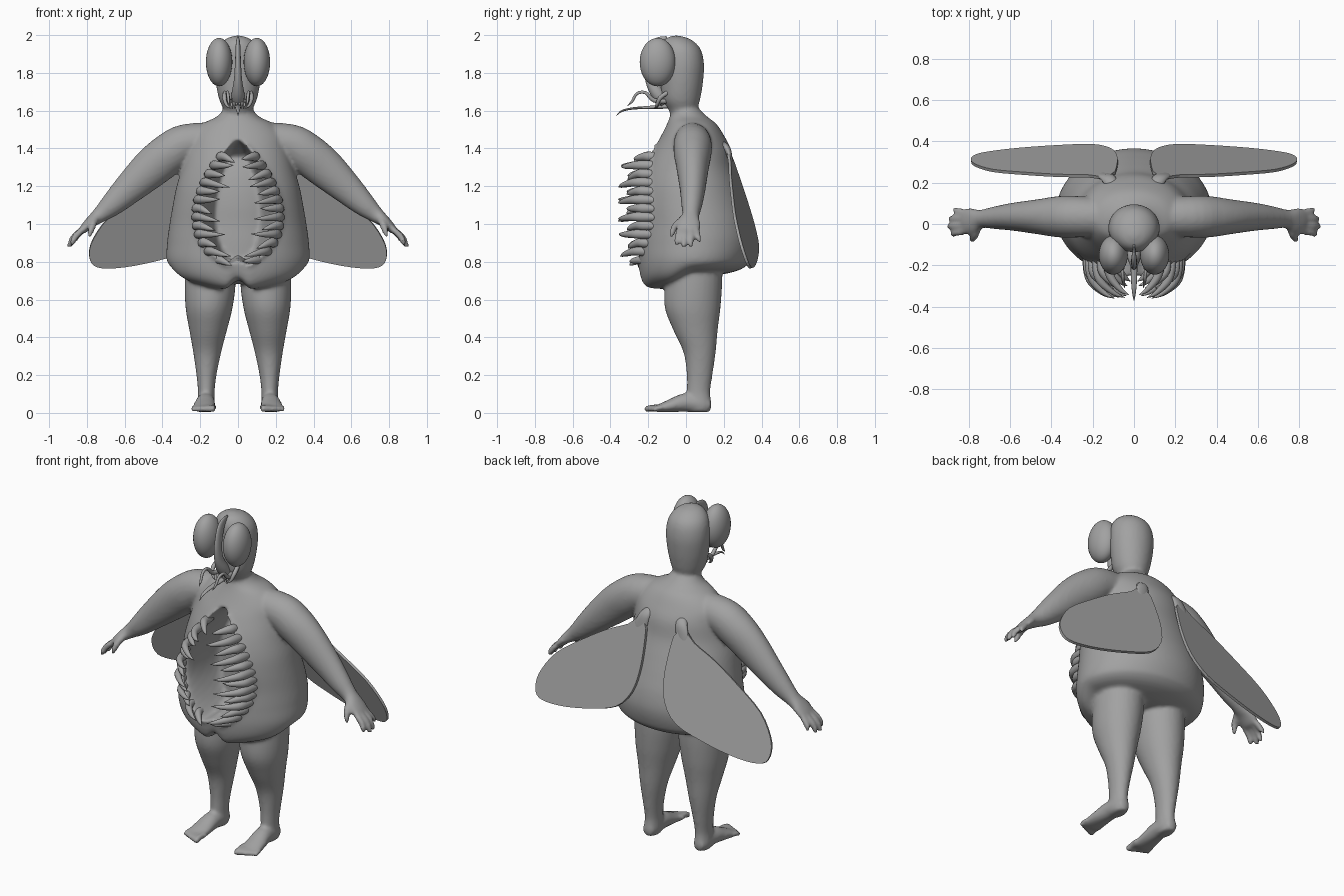
import bpy, bmesh, math, random
from mathutils import Vector

random.seed(4)
grey = bpy.data.materials.new("grey")
grey.diffuse_color = (0.36, 0.36, 0.36, 1)


def spline(rows, steps):
    """Catmull-Rom resampling of rows of numbers."""
    out = []
    n = len(rows)
    for i in range(n - 1):
        a, b, c, d = rows[max(i - 1, 0)], rows[i], rows[i + 1], rows[min(i + 2, n - 1)]
        for s in range(steps):
            t = s / steps
            out.append([0.5 * (2 * q + (r - p) * t + (2 * p - 5 * q + 4 * r - w) * t * t
                               + (3 * q - p - 3 * r + w) * t ** 3)
                        for p, q, r, w in zip(a, b, c, d)])
    return out + [list(rows[-1])]


def finish(name, bm):
    bmesh.ops.recalc_face_normals(bm, faces=bm.faces)
    me = bpy.data.meshes.new(name)
    bm.to_mesh(me)
    bm.free()
    me.materials.append(grey)
    ob = bpy.data.objects.new(name, me)
    bpy.context.collection.objects.link(ob)
    for p in me.polygons:
        p.use_smooth = True
    return ob


def tube(name, rows, ref=(1, 0, 0), axis=None, seg=20, steps=4, side=1):
    """Loft ellipses; each row is x, y, z, radius along ref, radius across."""
    rows = spline(rows, steps)
    pts = [Vector((r[0] * side, r[1], r[2])) for r in rows]
    bm = bmesh.new()
    rings = []
    for i, (p, r) in enumerate(zip(pts, rows)):
        t = Vector(axis) if axis else (pts[min(i + 1, len(pts) - 1)] - pts[max(i - 1, 0)]).normalized()
        u = Vector(ref)
        u = (u - t * u.dot(t)).normalized()
        v = t.cross(u)
        rings.append([bm.verts.new(p + u * max(r[3], .0005) * math.cos(k * math.tau / seg)
                                   + v * max(r[4], .0005) * math.sin(k * math.tau / seg))
                      for k in range(seg)])
    for a, b in zip(rings, rings[1:]):
        for k in range(seg):
            bm.faces.new((a[k], a[(k + 1) % seg], b[(k + 1) % seg], b[k]))
    bm.faces.new(rings[0])
    bm.faces.new(rings[-1])
    return finish(name, bm)


def ball(name, loc, size):
    bm = bmesh.new()
    bmesh.ops.create_uvsphere(bm, u_segments=32, v_segments=20, radius=1)
    for v in bm.verts:
        v.co = Vector([l + c * s for l, c, s in zip(loc, v.co, size)])
    return finish(name, bm)


def smooth(t):
    t = min(max(t, 0), 1)
    return t * t * (3 - 2 * t)


flesh = []

# Torso: height, half width, front y, back y
profile = [(.655, .10, -.18, .10), (.67, .2, -.225, .2), (.72, .325, -.245, .29), (.8, .375, -.255, .34),
           (.9, .375, -.255, .365), (1.0, .362, -.25, .355), (1.1, .345, -.25, .325), (1.2, .325, -.24, .29),
           (1.3, .295, -.215, .255), (1.4, .27, -.17, .235), (1.47, .25, -.13, .2), (1.53, .19, -.1, .16),
           (1.57, .11, -.085, .11), (1.62, .07, -.07, .06)]
torso = tube("torso", [(0, (f + b) / 2, z, w, (b - f) / 2) for z, w, f, b in profile],
             axis=(0, 0, 1), seg=128, steps=8)
for v in torso.data.vertices:
    x, y, z = v.co
    # Belly mouth hollow, pointed at the top
    t = (z - .76) / .69
    if y < 0.02 and 0 < t < 1:
        w = .205 * math.sin(math.pi * t ** .8) ** .75
        d = 1 - abs(x) / w
        v.co.y += .24 * smooth(d * 2.2) * smooth(w / .1) - .02 * smooth(1 - abs(d) / .25)
    # Crease under the mouth and raised seat
    if z < .8:
        v.co.z += (.8 - z) * .5 * smooth((y + .1) / .15)
        if y < 0:
            v.co.z += .05 * smooth(1 - abs(x) / .07)
flesh.append(torso)

# Head with tapering jaw
flesh.append(tube("head", [(0, .0, 1.54, .07, .07), (0, -.015, 1.6, .075, .075), (0, -.025, 1.66, .1, .1),
                           (0, -.022, 1.75, .118, .112), (0, -.02, 1.85, .125, .115), (0, -.03, 1.93, .11, .105),
                           (0, -.045, 1.98, .065, .065), (0, -.055, 2.0, .0, .0)], axis=(0, 0, 1), seg=40))

for s in (-1, 1):
    # Arm and palm
    flesh.append(tube("arm", [(.08, .03, 1.45, .09, .09), (.27, .035, 1.425, .1, .105), (.36, .035, 1.375, .1, .11),
                              (.46, .035, 1.295, .085, .105), (.58, .035, 1.185, .068, .083),
                              (.67, .03, 1.1, .055, .062), (.735, .025, 1.045, .045, .042),
                              (.78, .015, 1.01, .062, .03), (.82, .012, .97, .062, .022),
                              (.835, .012, .955, .05, .01)], ref=(0, 1, 0), seg=28, side=s))
    # Fingers and thumb
    for y0, y1, ex, ez in ((-.035, -.05, .885, .885), (-.005, -.012, .9, .872), (.026, .026, .895, .875),
                           (.055, .07, .872, .9)):
        flesh.append(tube("finger", [(.805, y0, .985, .016, .016), ((.81 + ex) / 2 + .012, (y0 + y1) / 2, .935, .017, .017),
                                     (ex - .008, y1, ez + .015, .014, .014), (ex, y1, ez, .004, .004)],
                          ref=(0, 1, 0), seg=12, side=s))
    flesh.append(tube("thumb", [(.76, -.02, 1.02, .022, .022), (.772, -.06, .985, .019, .019),
                                (.785, -.075, .945, .014, .014), (.79, -.078, .925, .004, .004)],
                      ref=(0, 1, 0), seg=12, side=s))
    # Leg, thigh to ankle
    flesh.append(tube("leg", [(.15, .04, .82, .125, .15), (.147, .04, .7, .135, .152), (.153, .035, .56, .125, .148),
                              (.158, .05, .44, .1, .118), (.163, .072, .32, .074, .085), (.167, .072, .2, .053, .068),
                              (.168, .066, .11, .044, .062), (.17, .07, .04, .046, .066), (.17, .07, .004, .035, .055)],
                      axis=(0, 0, 1), seg=32, side=s))
    # Foot and toes
    flesh.append(tube("foot", [(.17, .13, .04, .03, .03), (.17, .08, .045, .046, .043), (.172, 0, .055, .05, .05),
                               (.178, -.08, .038, .058, .035), (.182, -.14, .025, .062, .022),
                               (.182, -.165, .022, .055, .015)], seg=24, side=s))
    for k in range(5):
        x, r = .132 + k * .026, .019 - .0015 * k
        tip = -.222 + .011 * k
        flesh.append(tube("toe", [(x, -.13, .03, r, r), (x + .002, tip + .035, .026, r * .9, r * .9),
                                  (x + .003, tip + .01, .019, r, r), (x + .003, tip, .017, .004, .004)],
                          seg=12, side=s))

# Fuse the flesh into one continuous skin
bpy.ops.object.select_all(action='DESELECT')
for ob in flesh:
    ob.select_set(True)
bpy.context.view_layer.objects.active = torso
bpy.ops.object.join()
torso.name = "body"
fuse = torso.modifiers.new("fuse", 'REMESH')
fuse.mode, fuse.voxel_size, fuse.use_smooth_shade = 'VOXEL', .0105, True
relax = torso.modifiers.new("relax", 'SMOOTH')
relax.factor, relax.iterations = .5, 5
bpy.ops.object.convert(target='MESH')

# Brow ridge between the eyes, down to the mouth
tube("brow_ridge", [(0, -.1, 1.985, .004, .01), (0, -.16, 1.95, .012, .03), (0, -.19, 1.85, .016, .03),
                    (0, -.185, 1.76, .022, .03), (0, -.15, 1.69, .034, .035), (0, -.11, 1.64, .03, .03)])
# Curved proboscis
tube("proboscis", [(0, -.07, 1.625, .02, .014), (0, -.18, 1.618, .017, .009), (0, -.28, 1.612, .014, .006),
                   (0, -.34, 1.598, .008, .005), (0, -.37, 1.572, .001, .001)], seg=12)

# Outline of one wing in x, z; y follows a tilted plane
wing = [(.09, 1.33), (.14, 1.385), (.22, 1.32), (.36, 1.25), (.52, 1.15), (.68, 1.035), (.765, .92), (.787, .84),
        (.765, .78), (.69, .764), (.55, .778), (.37, .82), (.2, .88), (.11, .98), (.08, 1.1), (.08, 1.23), (.09, 1.33)]

for s in (-1, 1):
    # Compound eye
    ball("eye", (.1 * s, -.15, 1.857), (.07, .095, .128))
    # Feelers and small fangs around the snout
    tube("feeler", [(.035, -.1, 1.65, .014, .014), (.05, -.17, 1.655, .012, .012), (.056, -.215, 1.695, .009, .009),
                    (.054, -.26, 1.69, .008, .008), (.05, -.285, 1.65, .007, .007), (.045, -.31, 1.625, .001, .001)],
         seg=10, side=s)
    tube("jaw_hook", [(.065, -.09, 1.7, .012, .012), (.072, -.135, 1.67, .012, .012), (.06, -.155, 1.63, .008, .008),
                      (.035, -.165, 1.61, .001, .001)], seg=10, side=s)
    for k in range(3):
        x = .008 + .013 * k
        tube("fang", [(x, -.125, 1.66 - .006 * k, .008, .008), (x, -.15, 1.64 - .006 * k, .006, .006),
                      (x * .8, -.155, 1.61, .001, .001)], seg=8, side=s)

    # Belly teeth along the rim, alternately long and short
    for k in range(13):
        t = .07 + k * .069
        z = .76 + .66 * t
        w = .205 * math.sin(math.pi * t ** .8) ** .75 + .012
        reach = (.12 if k % 2 else .085) + random.uniform(-.015, .015)
        tip = w - min(reach, w * .8)
        base = -.185 - .02 * math.sin(math.pi * t) + .05 * max(0, t - .8) / .2
        fwd = -.155 if k % 2 else -.11
        dz = random.uniform(-.03, .01)
        tube("belly_tooth", [(w + .01, base + .04, z, .02, .022), (w + .005, base - .02, z + .004, .026, .024),
                             (w - .012, base + fwd * .5, z + .004, .022, .02),
                             ((w + tip) / 2 - .01, base + fwd * .85, z + dz * .5, .013, .012),
                             (tip, base + fwd, z + dz, .001, .001)], ref=(0, 0, 1), seg=14, side=s)

    # Flat wing plate
    bm = bmesh.new()
    loop = [bm.verts.new((x * s, .694 - .148 * x - .331 * z, z)) for x, z in spline(wing, 3)[:-1]]
    bm.faces.new(loop)
    ext = bmesh.ops.extrude_face_region(bm, geom=bm.faces[:])
    for g in ext["geom"]:
        if isinstance(g, bmesh.types.BMVert):
            g.co += Vector((.002 * s, .014, .005))
    plate = finish("wing", bm)
    for p in plate.data.polygons:
        p.use_smooth = False
    # Wing root on the shoulder blade
    tube("wing_root", [(.1, .17, 1.42, .03, .03), (.12, .215, 1.4, .035, .02), (.14, .235, 1.34, .04, .012),
                       (.16, .25, 1.28, .01, .004)], seg=14, side=s)
